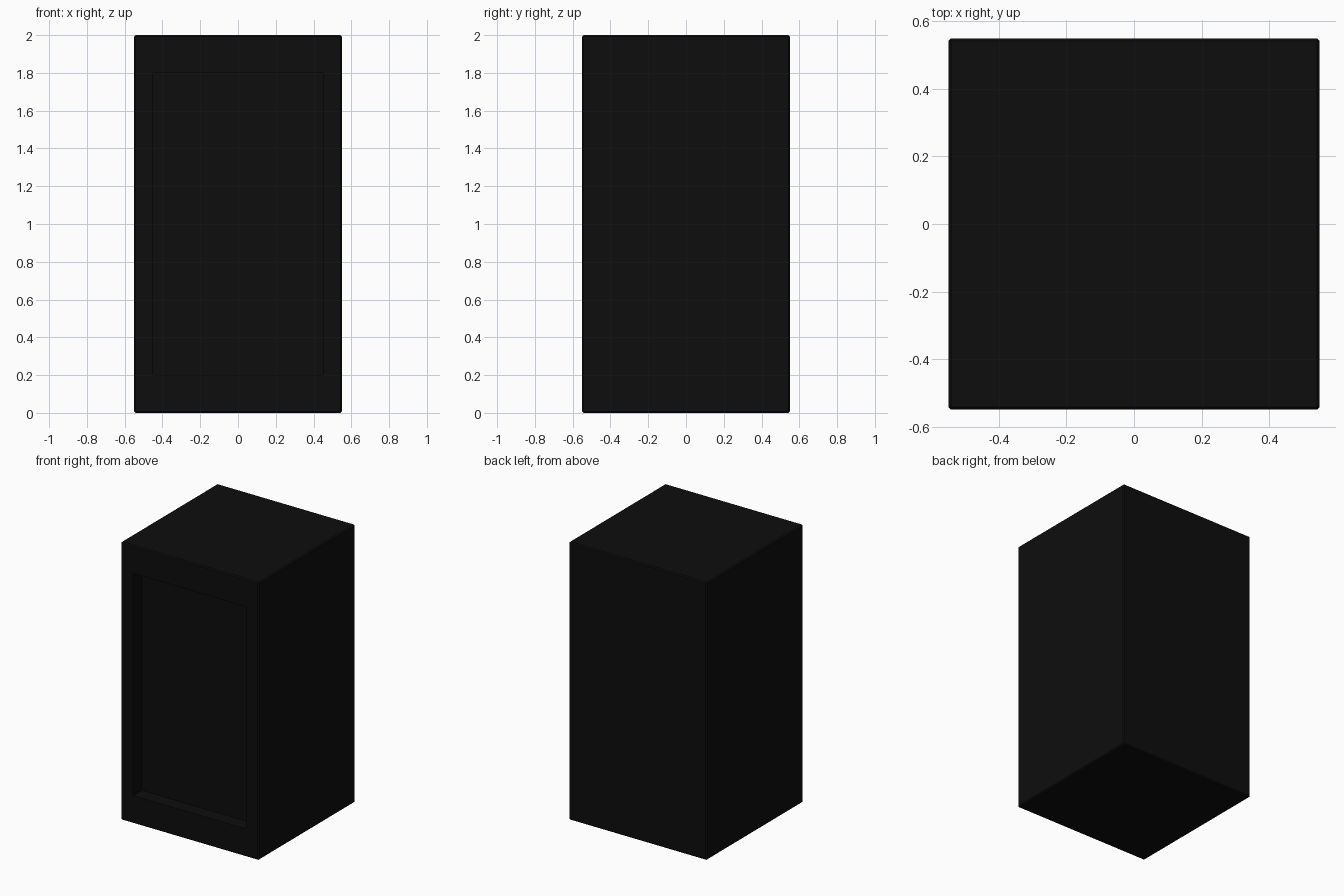
import bpy, bmesh
from mathutils import Vector

if "Cube" in bpy.data.objects:
    bpy.data.objects.remove(bpy.data.objects["Cube"])

black = bpy.data.materials.new("near black")
black.diffuse_color = (0.004, 0.004, 0.004, 1)
black.use_nodes = True
black.node_tree.nodes["Principled BSDF"].inputs["Base Color"].default_value = black.diffuse_color

W, H = 1.1, 2.0       # cabinet width/depth and height
PX, PZ, D = 0.1, 0.2, 0.1   # front frame margins and recess depth

bm = bmesh.new()
bmesh.ops.create_cube(bm, size=1)
for v in bm.verts:
    v.co = Vector((v.co.x * W, v.co.y * W, (v.co.z + 0.5) * H))

# softened outer edges
bmesh.ops.bevel(bm, geom=bm.edges[:], offset=0.008, segments=1, affect='EDGES')

# recessed front panel
front = min(bm.faces, key=lambda f: f.calc_center_median().y)
bmesh.ops.inset_region(bm, faces=[front], thickness=0.05)
for v in front.verts:
    v.co.x = (W / 2 - PX) * (1 if v.co.x > 0 else -1)
    v.co.z = H - PZ if v.co.z > H / 2 else PZ
ext = bmesh.ops.extrude_discrete_faces(bm, faces=[front])["faces"]
for v in ext[0].verts:
    v.co.y += D
bmesh.ops.recalc_face_normals(bm, faces=bm.faces[:])

mesh = bpy.data.meshes.new("cabinet_body")
bm.to_mesh(mesh)
bm.free()
mesh.materials.append(black)
body = bpy.data.objects.new("cabinet_body", mesh)
bpy.context.collection.objects.link(body)
